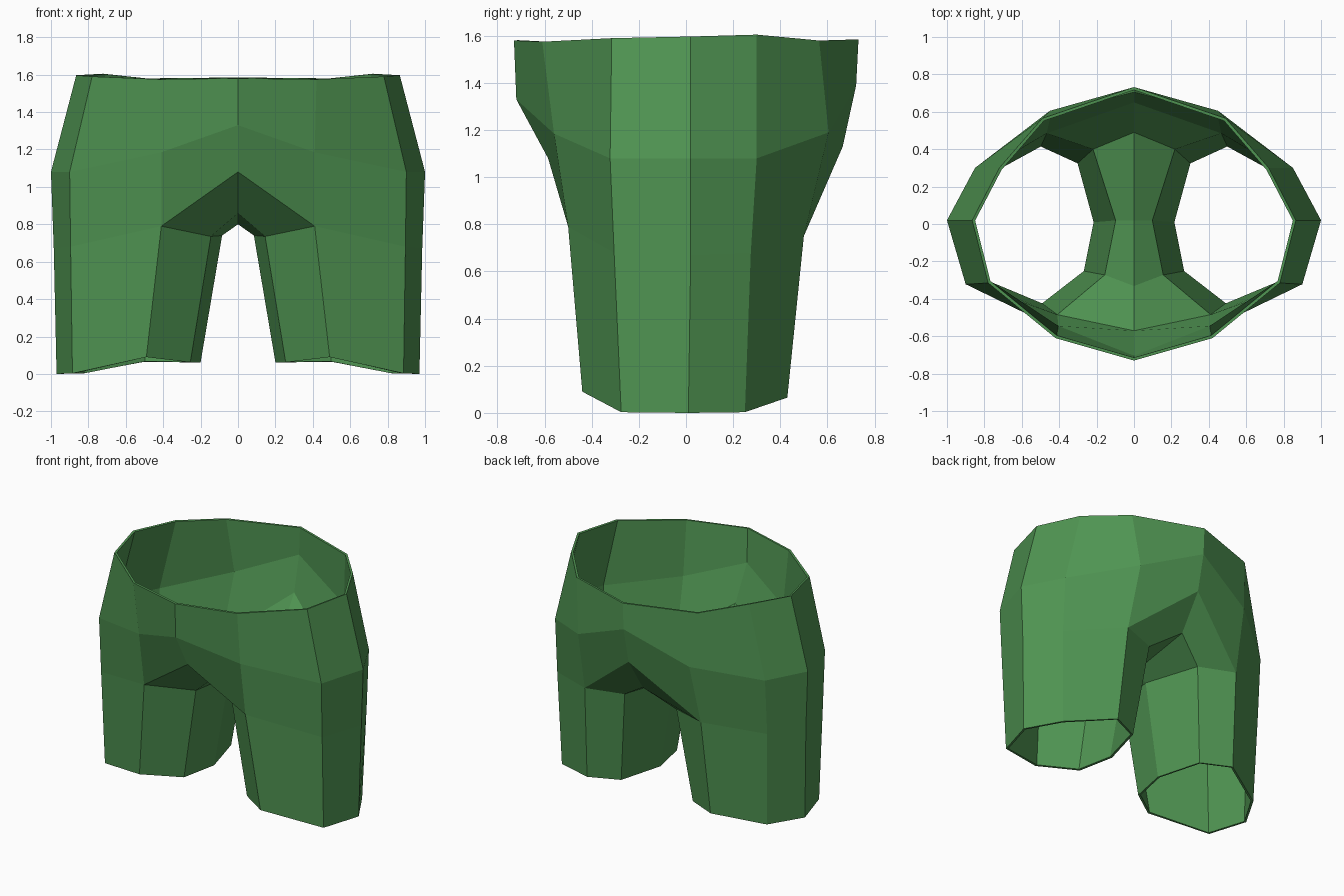
import bpy, bmesh

if "Cube" in bpy.data.objects:
    bpy.data.objects.remove(bpy.data.objects["Cube"])

# Half-body rings, ordered front centre -> right side -> back centre
waist = [(0, -.73, 1.58), (.42, -.61, 1.575), (.78, -.315, 1.59), (.865, .02, 1.597),
         (.72, .30, 1.605), (.49, .565, 1.58), (0, .732, 1.585)]
hip = [(0, -.72, 1.33), (.41, -.56, 1.185), (.9, -.322, 1.08), (1.0, .02, 1.08),
       (.85, .30, 1.08), (.45, .605, 1.19), (0, .722, 1.39)]

# Leg rings, ordered front -> outside -> back -> inside
thigh = [(.41, -.5, .79), (.895, -.305, .68), (.985, .02, .67), (.85, .275, .68),
         (.47, .5, .75), (.21, .41, .74), (.085, .02, .74), (.145, -.28, .735)]
hem = [(.49, -.44, .09), (.885, -.275, .003), (.97, .01, 0), (.83, .25, .003),
       (.5, .43, .065), (.29, .335, .062), (.2, .01, .062), (.255, -.26, .062)]

# Crotch seam, back to front
seam = [(0, .665, 1.13), (0, .5, .88), (0, .02, .80), (0, -.34, .86), (0, -.585, 1.08)]

bm = bmesh.new()
waist, hip, thigh, hem, seam = [[bm.verts.new(p) for p in ring]
                                for ring in (waist, hip, thigh, hem, seam)]


def bridge(upper, lower):
    for i in range(len(upper) - 1):
        bm.faces.new((lower[i], lower[i + 1], upper[i + 1], upper[i]))


bridge(waist, hip)                                      # waistband to hips
bridge(hip, [seam[-1]] + thigh[:5] + [seam[0]])         # hips to thighs
bridge(seam, thigh[4:] + thigh[:1])                     # crotch gusset
bridge(thigh + thigh[:1], hem + hem[:1])                # leg tube

mesh = bpy.data.meshes.new("shorts")
bm.to_mesh(mesh)
bm.free()
shorts = bpy.data.objects.new("shorts", mesh)
bpy.context.collection.objects.link(shorts)

# Left half and cloth thickness
mirror = shorts.modifiers.new("mirror", 'MIRROR')
mirror.use_clip = True
cloth = shorts.modifiers.new("cloth", 'SOLIDIFY')
cloth.thickness = 0.016
cloth.offset = -1

green = bpy.data.materials.new("green cloth")
green.diffuse_color = (0.08, 0.3, 0.085, 1)
green.use_nodes = True
green.node_tree.nodes["Principled BSDF"].inputs["Base Color"].default_value = green.diffuse_color
mesh.materials.append(green)
